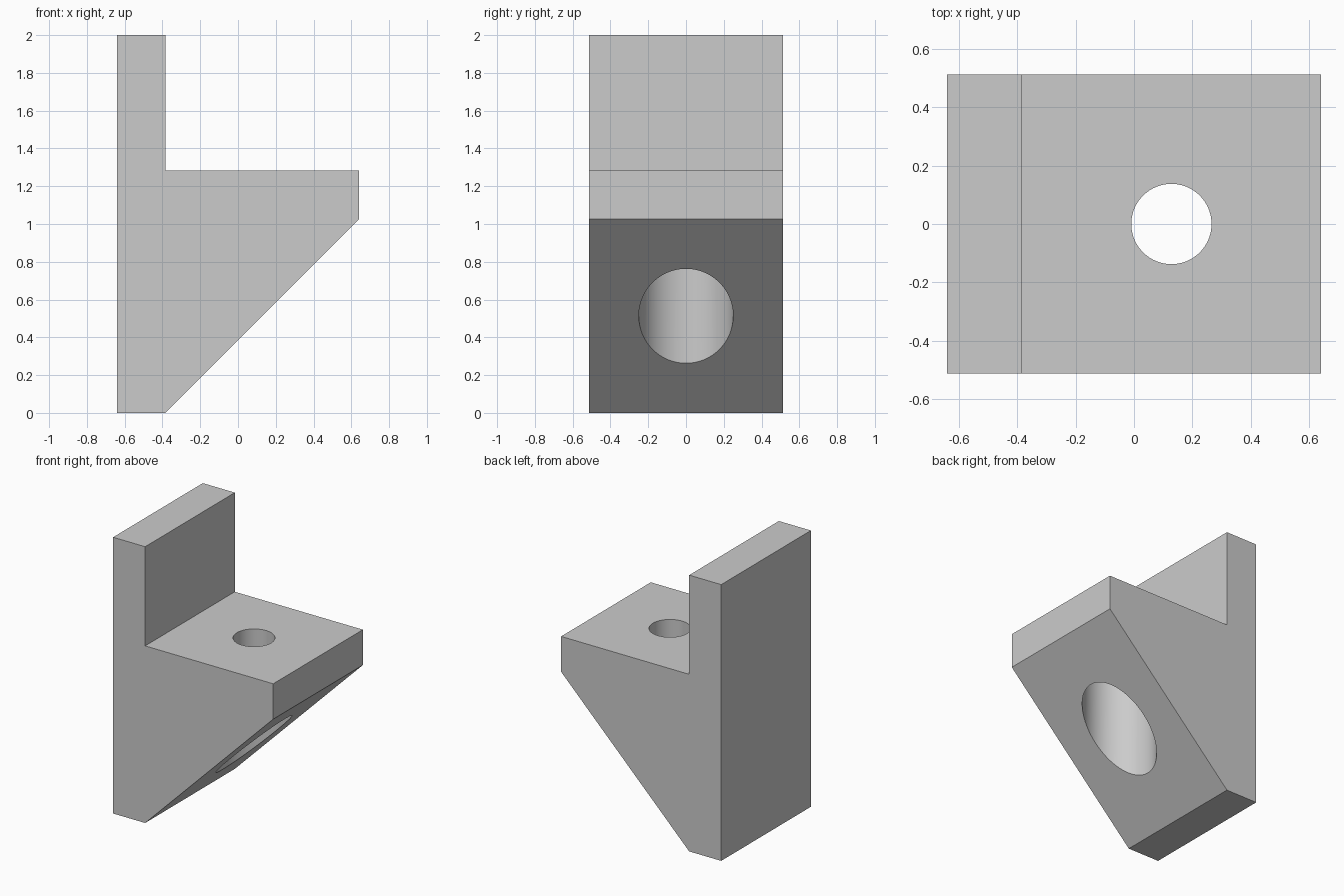
import bpy
import bmesh

if "Cube" in bpy.data.objects:
    bpy.data.objects.remove(bpy.data.objects["Cube"])

U = 2 / 7.8          # plate thickness, the module of the whole bracket
HOLE_X = 0.5 * U

grey = bpy.data.materials.new("plain grey")
grey.use_nodes = True
grey.diffuse_color = (0.6, 0.6, 0.6, 1)
grey.node_tree.nodes["Principled BSDF"].inputs["Base Color"].default_value = grey.diffuse_color


def extrude_profile(name, points, half_depth):
    """Solid made from an (x, z) outline extruded along y."""
    bm = bmesh.new()
    face = bm.faces.new([bm.verts.new((x, -half_depth, z)) for x, z in points])
    swept = bmesh.ops.extrude_face_region(bm, geom=[face])["geom"]
    verts = [v for v in swept if isinstance(v, bmesh.types.BMVert)]
    bmesh.ops.translate(bm, verts=verts, vec=(0, 2 * half_depth, 0))
    bmesh.ops.recalc_face_normals(bm, faces=bm.faces[:])
    mesh = bpy.data.meshes.new(name)
    bm.to_mesh(mesh)
    bm.free()
    obj = bpy.data.objects.new(name, mesh)
    bpy.context.collection.objects.link(obj)
    obj.data.materials.append(grey)
    return obj


def cut_round_hole(target, name, radius, z_low, z_high):
    """Vertical round cut, applied to the target."""
    bpy.ops.mesh.primitive_cylinder_add(
        vertices=96, radius=radius, depth=z_high - z_low,
        location=(HOLE_X, 0, (z_low + z_high) / 2))
    cutter = bpy.context.object
    cutter.name = name
    cutter.hide_render = True
    cutter.data.materials.append(grey)
    mod = target.modifiers.new(name, 'BOOLEAN')
    mod.operation = 'DIFFERENCE'
    mod.solver = 'EXACT'
    mod.object = cutter
    bpy.ops.object.select_all(action='DESELECT')
    target.select_set(True)
    bpy.context.view_layer.objects.active = target
    bpy.ops.object.modifier_apply(modifier=mod.name)
    bpy.data.objects.remove(cutter)


# Upright back plate, shelf and sloping gusset in one outline
outline = [(-2.5, 0), (-1.5, 0), (2.5, 4), (2.5, 5), (-1.5, 5), (-1.5, 7.8), (-2.5, 7.8)]
bracket = extrude_profile("bracket", [(x * U, z * U) for x, z in outline], 2 * U)

# Wide bore from the slope up to the shelf, then the bolt hole through the shelf
cut_round_hole(bracket, "wide_bore", 0.25, -U, 4 * U)
cut_round_hole(bracket, "bolt_hole", 0.1375, 3.5 * U, 6 * U)

# Smooth bores, crisp edges
bpy.ops.object.shade_smooth_by_angle(angle=0.5)
